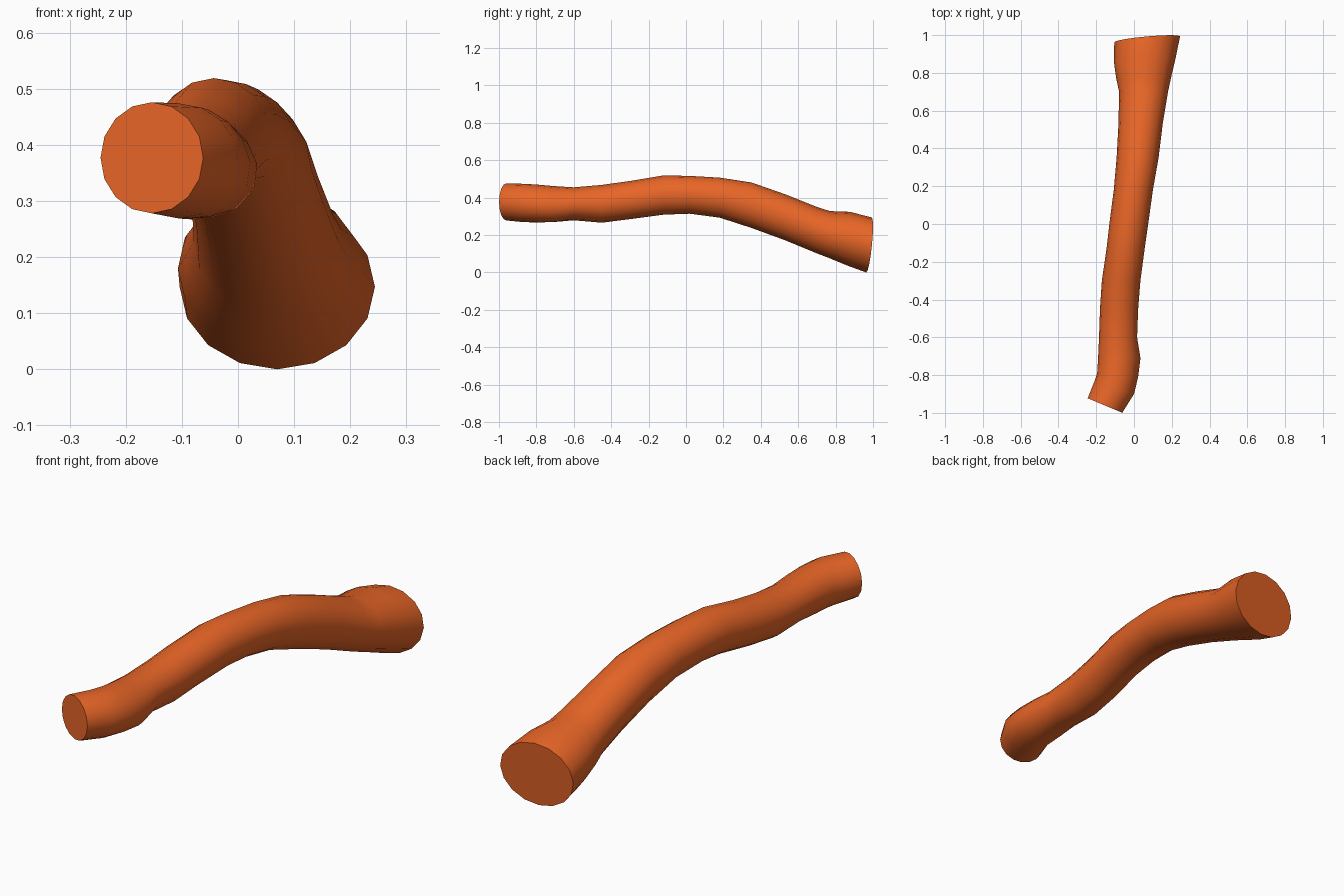
import bpy, bmesh, math

SIDES = 16
# Sections along the branch: y, x min, x max, z min, z max, y slope per x, y slope per z
SECTIONS = [
    (-0.961, -0.245, -0.062, 0.278, 0.476, -0.42, 0.0),
    (-0.87, -0.212, 0.000, 0.269, 0.474, -0.28, 0.0),
    (-0.80, -0.195, 0.012, 0.268, 0.470, -0.10, 0.0),
    (-0.71, -0.190, 0.016, 0.270, 0.462, 0.0, 0.0),
    (-0.60, -0.185, 0.014, 0.279, 0.455, 0.0, 0.0),
    (-0.45, -0.180, 0.022, 0.266, 0.468, 0.0, 0.0),
    (-0.30, -0.170, 0.034, 0.285, 0.489, 0.0, 0.0),
    (-0.12, -0.144, 0.058, 0.309, 0.519, 0.0, 0.0),
    (0.02, -0.128, 0.078, 0.314, 0.516, 0.0, 0.0),
    (0.18, -0.107, 0.100, 0.293, 0.507, 0.0, 0.0),
    (0.35, -0.092, 0.130, 0.238, 0.481, 0.0, 0.0),
    (0.53, -0.082, 0.152, 0.172, 0.418, 0.0, 0.0),
    (0.70, -0.079, 0.180, 0.102, 0.350, 0.0, 0.0),
    (0.77, -0.094, 0.195, 0.075, 0.328, 0.0, 0.0),
    (0.87, -0.107, 0.220, 0.036, 0.324, 0.04, 0.04),
    (0.9785, -0.104, 0.244, 0.000, 0.294, 0.09, 0.10),
]
# Knot swelling on the lower right near the front end: section index -> bulge
KNOT = {2: 0.012, 3: 0.022, 4: 0.003}

bm = bmesh.new()
rings = []
for i, (y, x0, x1, z0, z1, sx, sz) in enumerate(SECTIONS):
    ring = []
    for k in range(SIDES):
        a = 2 * math.pi * k / SIDES
        dx = math.cos(a) * (x1 - x0) / 2
        dz = math.sin(a) * (z1 - z0) / 2
        x, z = (x0 + x1) / 2 + dx, (z0 + z1) / 2 + dz
        bump = KNOT.get(i, 0) * max(0, math.cos(a + 0.35)) ** 3
        x += bump * math.cos(a)
        z += bump * math.sin(a)
        ring.append(bm.verts.new((x, y + sx * dx + sz * dz, z)))
    rings.append(ring)

# Bark skin between the sections
for r, s in zip(rings, rings[1:]):
    for k in range(SIDES):
        n = (k + 1) % SIDES
        bm.faces.new((r[k], r[n], s[n], s[k]))
# Flat sawn ends
bm.faces.new(rings[0])
bm.faces.new(rings[-1][::-1])
bmesh.ops.recalc_face_normals(bm, faces=bm.faces[:])

mesh = bpy.data.meshes.new("branch")
bm.to_mesh(mesh)
bm.free()
branch = bpy.data.objects.new("branch", mesh)
bpy.context.collection.objects.link(branch)

mat = bpy.data.materials.new("orange_bark")
mat.diffuse_color = (0.8, 0.13, 0.02, 1)
mesh.materials.append(mat)

bpy.context.view_layer.objects.active = branch
branch.select_set(True)
bpy.ops.object.shade_smooth_by_angle(angle=math.radians(40))
